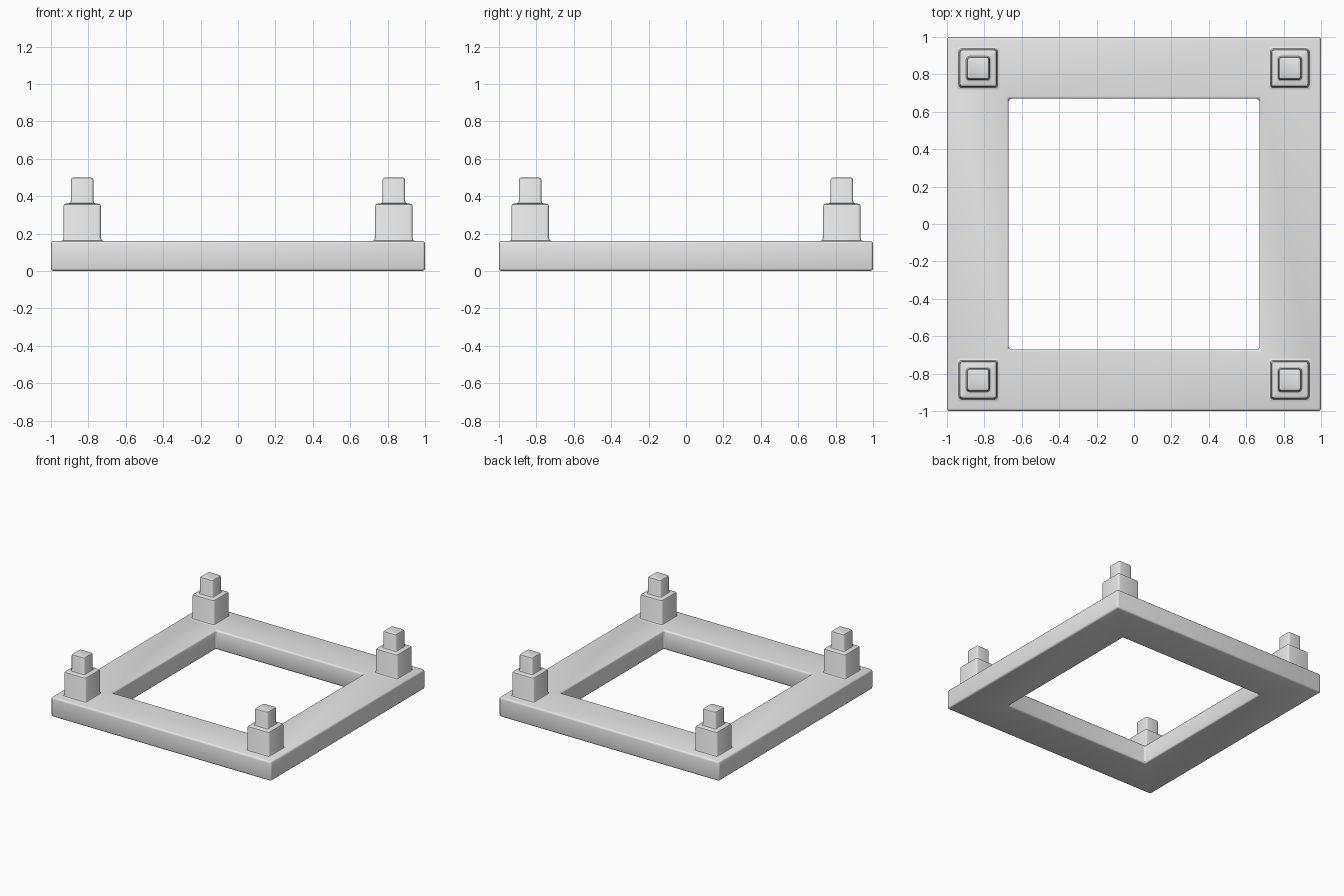
import bpy, bmesh
from math import cos, sin, pi

cube = bpy.data.objects.get("Cube")
if cube:
    bpy.data.objects.remove(cube, do_unlink=True)

# Single grey finish
grey = bpy.data.materials.new("plain grey")
grey.use_nodes = True
colour = (0.8, 0.8, 0.8, 1)
grey.diffuse_color = colour
grey.node_tree.nodes["Principled BSDF"].inputs["Base Color"].default_value = colour


def finish(bm, name, location=(0, 0, 0)):
    bmesh.ops.recalc_face_normals(bm, faces=bm.faces)
    mesh = bpy.data.meshes.new(name)
    bm.to_mesh(mesh)
    bm.free()
    mesh.materials.append(grey)
    obj = bpy.data.objects.new(name, mesh)
    obj.location = location
    bpy.context.collection.objects.link(obj)
    bpy.ops.object.select_all(action="DESELECT")
    obj.select_set(True)
    bpy.context.view_layer.objects.active = obj
    return obj


def bridge(bm, a, b):
    for i in range(len(a)):
        j = (i + 1) % len(a)
        bm.faces.new((a[i], a[j], b[j], b[i]))


def square(bm, half, z, radius=0, steps=0):
    """Ring of vertices on a square, with optional rounded corners."""
    ring = []
    for corner in range(4):
        mid = pi / 4 + corner * pi / 2
        sx, sy = (1 if cos(mid) > 0 else -1), (1 if sin(mid) > 0 else -1)
        for k in range(steps + 1):
            angle = corner * pi / 2 + (k / steps * pi / 2 if steps else 0)
            ring.append(bm.verts.new((sx * (half - radius) + radius * cos(angle),
                                      sy * (half - radius) + radius * sin(angle), z))
                        if steps else bm.verts.new((sx * half, sy * half, z)))
    return ring


# Square base frame with an open centre
bm = bmesh.new()
loops = [square(bm, h, z) for h, z in ((1, 0), (1, 0.16), (0.67, 0.16), (0.67, 0))]
for i in range(4):
    bridge(bm, loops[i], loops[(i + 1) % 4])
frame = finish(bm, "base_frame")
bevel = frame.modifiers.new("rounded edges", "BEVEL")
bevel.width = 0.014
bevel.segments = 3
bevel.limit_method = "ANGLE"
bpy.ops.object.modifier_apply(modifier=bevel.name)
bpy.ops.object.shade_smooth_by_angle()

# Stepped post: half width, height, corner radius, from flared foot to cap
profile = [(0.115, 0.15, 0.015), (0.115, 0.16, 0.015), (0.104, 0.164, 0.015),
           (0.1, 0.175, 0.015), (0.1, 0.346, 0.015), (0.096, 0.356, 0.011),
           (0.086, 0.36, 0.002), (0.075, 0.36, 0.015), (0.064, 0.364, 0.015),
           (0.06, 0.375, 0.014), (0.06, 0.487, 0.014), (0.056, 0.496, 0.01),
           (0.047, 0.5, 0.002)]
for side, x in (("left", 1), ("right", -1)):
    for end, y in (("front", -1), ("back", 1)):
        bm = bmesh.new()
        rings = [square(bm, h, z, r, 3) for h, z, r in profile]
        for a, b in zip(rings, rings[1:]):
            bridge(bm, a, b)
        bm.faces.new(rings[0])
        bm.faces.new(rings[-1])
        finish(bm, f"{end}_{side}_post", (x * 0.833, y * 0.833, 0))
        bpy.ops.object.shade_smooth_by_angle()
